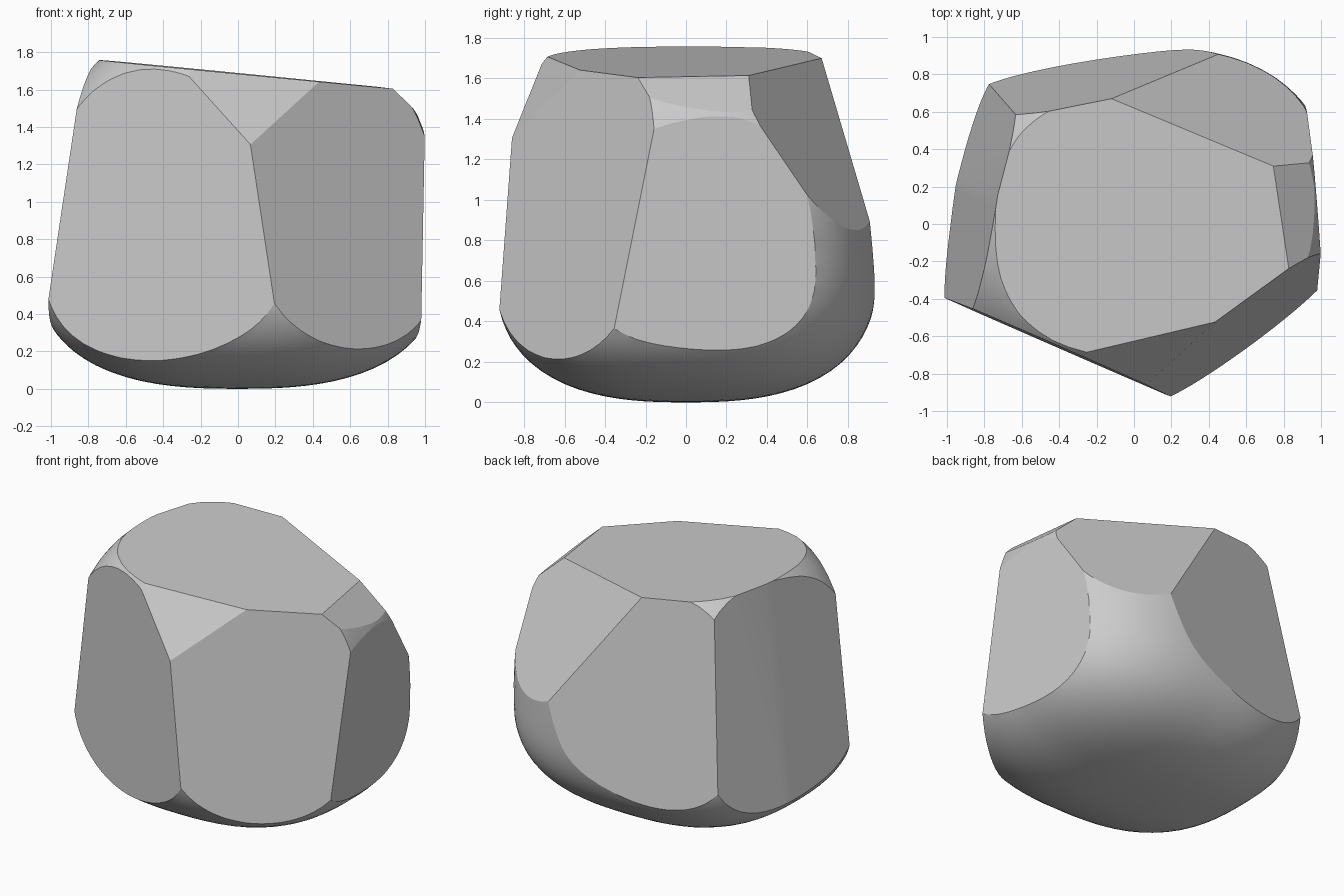
import bpy
import bmesh
from mathutils import Vector

if "Cube" in bpy.data.objects:
    bpy.data.objects.remove(bpy.data.objects["Cube"])

# Rounded boulder body: half-extents, depth below and height above its waist
HALF_X, HALF_Y, DEPTH, HEIGHT = 1.08, 0.95, 0.7, 1.27
POWER = 2.6

# Named corners of the chipped faces
front_low = (.17, -.91, .62)
front_mid = (.09, -.87, 1.28)
front_top = (-.24, -.68, 1.71)
notch_top = (.45, -.52, 1.64)
side_low = (.98, -.35, .39)
side_top = (1, -.14, 1.44)
side_back = (.91, .71, .86)
shoulder = (.96, .34, 1.42)
crown_left = (.75, .31, 1.61)
crown_back = (-.12, .67, 1.7)
crown_right = (-.62, .57, 1.75)
crown_side = (-.77, -.12, 1.76)
back_low = (.45, .92, .82)
flank_back = (-.78, .73, .5)
flank_mid = (-.92, .2, .5)
flank_front = (-1, -.4, .57)

# Each chipped face is a plane through three corners
CUTS = [
    (notch_top, crown_back, crown_side),        # top
    (front_low, front_mid, flank_front),        # front
    (front_mid, front_top, notch_top),          # small front notch
    (front_low, side_low, side_top),            # front left
    (side_low, side_top, side_back),            # left side
    (side_top, shoulder, crown_left),           # left shoulder
    (crown_left, crown_back, side_back),        # back left slope
    (crown_back, crown_right, back_low),        # back
    (crown_right, flank_back, flank_mid),       # right side, rear
    (crown_side, flank_mid, flank_front),       # right side, fore
]


def rounded_body(bm):
    """Swell a sphere into a boxy egg standing on the ground."""
    bmesh.ops.create_icosphere(bm, subdivisions=5, radius=1)
    for v in bm.verts:
        size = sum(abs(c) ** POWER for c in v.co) ** (1 / POWER)
        p = v.co / size
        tall = HEIGHT if p.z > 0 else DEPTH
        v.co = Vector((p.x * HALF_X, p.y * HALF_Y, DEPTH + p.z * tall))


def chip(bm, corners):
    """Slice off everything outside the plane and cap the hole."""
    a, b, c = (Vector(p) for p in corners)
    normal = (b - a).cross(c - a).normalized()
    if normal.dot(a - Vector((0, 0, DEPTH))) < 0:
        normal.negate()
    geom = bm.verts[:] + bm.edges[:] + bm.faces[:]
    bmesh.ops.bisect_plane(bm, geom=geom, dist=0.0005, plane_co=a,
                           plane_no=normal, clear_outer=True)
    rim = [e for e in bm.edges if e.is_boundary]
    if rim:
        bmesh.ops.edgeloop_fill(bm, edges=rim)


# Stone material
stone = bpy.data.materials.new("stone grey")
stone.use_nodes = True
colour = (0.6, 0.6, 0.6, 1)
stone.diffuse_color = colour
stone.node_tree.nodes["Principled BSDF"].inputs["Base Color"].default_value = colour

# Boulder
bm = bmesh.new()
rounded_body(bm)
for corners in CUTS:
    chip(bm, corners)
bmesh.ops.recalc_face_normals(bm, faces=bm.faces[:])
mesh = bpy.data.meshes.new("boulder")
bm.to_mesh(mesh)
bm.free()
mesh.materials.append(stone)
boulder = bpy.data.objects.new("boulder", mesh)
bpy.context.collection.objects.link(boulder)

# Smooth underside with crisp chipped edges
bpy.context.view_layer.objects.active = boulder
boulder.select_set(True)
bpy.ops.object.shade_smooth_by_angle(angle=0.2)
